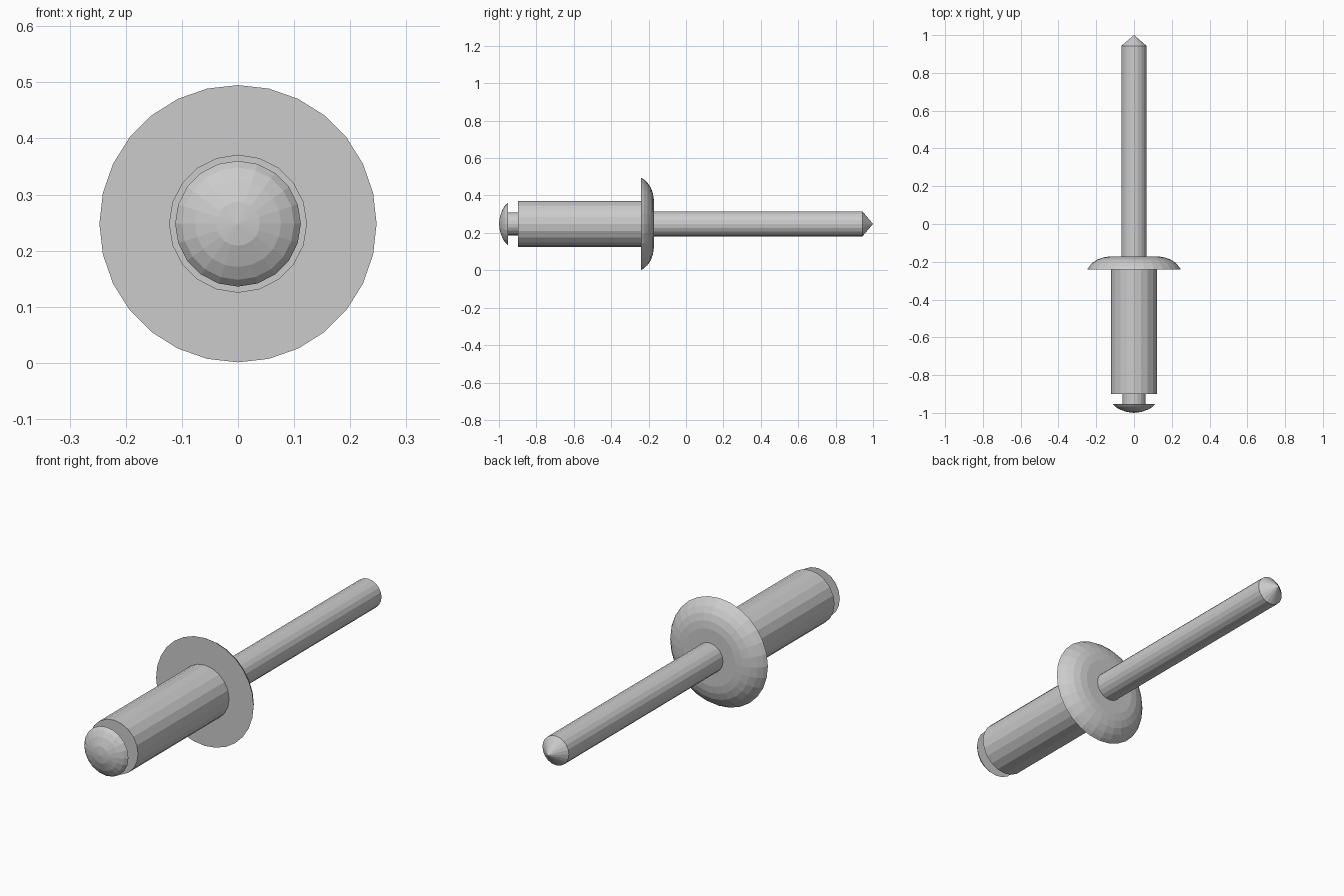
import bpy, bmesh, math

if "Cube" in bpy.data.objects:
    bpy.data.objects.remove(bpy.data.objects["Cube"])

AXIS_Z = 0.248


def lathe(name, profile, sides):
    """Revolve (radius, y) points around the rivet axis; radius 0 closes to a pole."""
    bm = bmesh.new()
    rings = []
    for r, y in profile:
        if r == 0:
            rings.append([bm.verts.new((0, y, AXIS_Z))])
        else:
            rings.append([bm.verts.new((r * math.sin(2 * math.pi * i / sides), y,
                                        AXIS_Z + r * math.cos(2 * math.pi * i / sides)))
                          for i in range(sides)])
    for a, b in zip(rings, rings[1:]):
        for i in range(sides):
            j = (i + 1) % sides
            quad = [a[i % len(a)], a[j % len(a)], b[j % len(b)], b[i % len(b)]]
            bm.faces.new(list(dict.fromkeys(quad)))
    for ring in (rings[0], rings[-1]):
        if len(ring) > 1:
            bm.faces.new(ring)
    bmesh.ops.recalc_face_normals(bm, faces=bm.faces)
    mesh = bpy.data.meshes.new(name)
    bm.to_mesh(mesh)
    bm.free()
    obj = bpy.data.objects.new(name, mesh)
    bpy.context.collection.objects.link(obj)
    return obj


# Domed head and neck of the pin
lathe("pin_head", [(0, -1.0), (0.039, -0.995), (0.077, -0.981), (0.1, -0.967),
                   (0.112, -0.953), (0.061, -0.953), (0.061, -0.899)], 20)

# Sleeve
lathe("sleeve", [(0.123, -0.899), (0.123, -0.24)], 20)

# Domed flange with flat underside
lathe("flange", [(0.247, -0.24), (0.237, -0.224), (0.219, -0.205), (0.194, -0.188),
                 (0.163, -0.177), (0.13, -0.172)], 28)

# Long pin with pointed tip
lathe("pin_shaft", [(0.067, -0.172), (0.067, 0.943), (0, 1.0)], 20)
